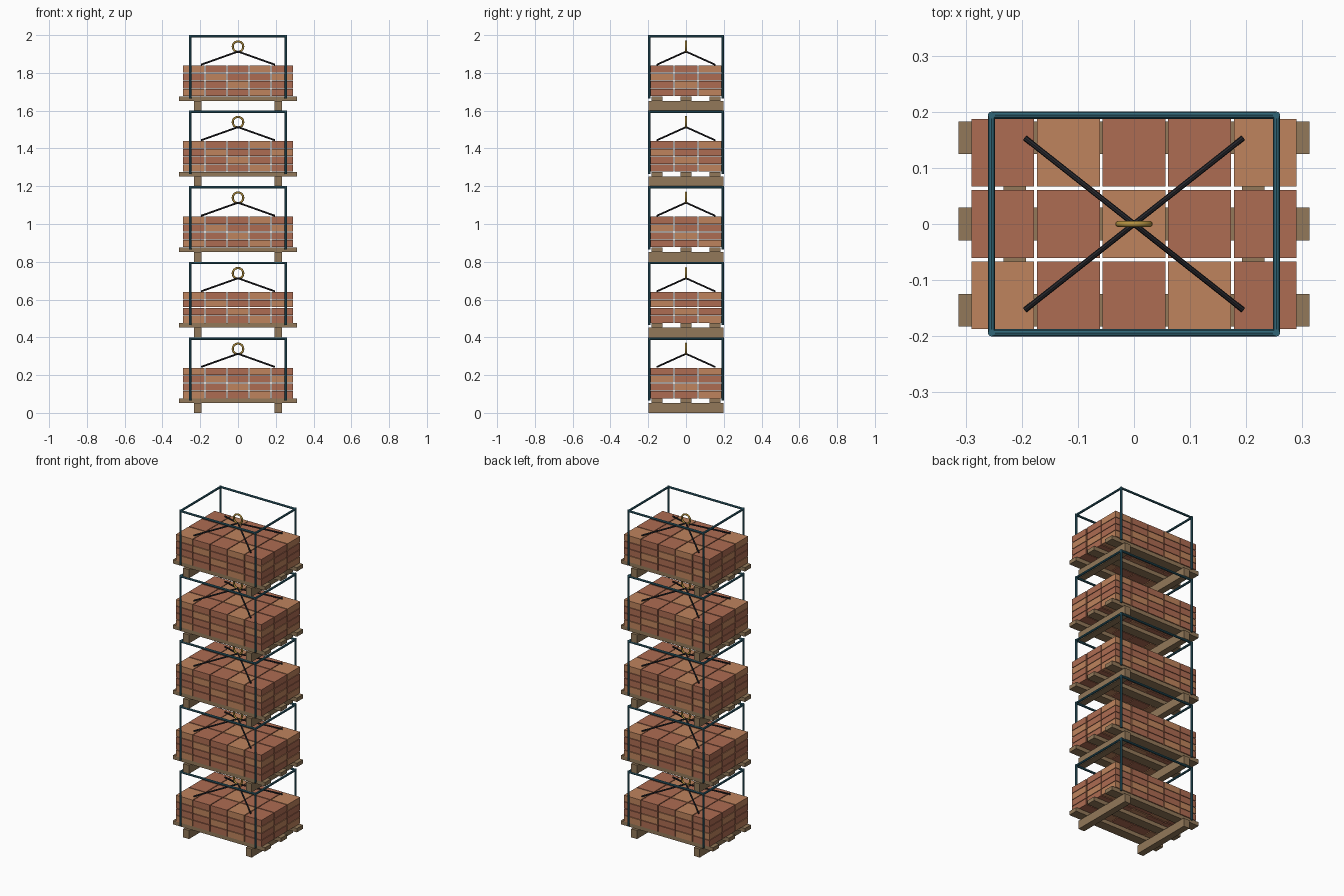
import bpy, bmesh
from mathutils import Vector, Matrix

if "Cube" in bpy.data.objects:
    bpy.data.objects.remove(bpy.data.objects["Cube"])

LEVELS, PITCH = 5, 0.4


def material(name, rgb):
    m = bpy.data.materials.new(name)
    m.diffuse_color = (*rgb, 1)
    m.use_nodes = True
    m.node_tree.nodes["Principled BSDF"].inputs["Base Color"].default_value = m.diffuse_color
    return m


wood = material("wood", (0.29, 0.19, 0.10))
clay_dark = material("dark_clay", (0.42, 0.15, 0.085))
clay_light = material("light_clay", (0.52, 0.23, 0.11))
teal = material("teal_steel", (0.03, 0.13, 0.18))
black = material("dark_cable", (0.02, 0.02, 0.025))
brass = material("brass", (0.45, 0.28, 0.05))


def add_box(bm, centre, size, mat=0):
    m = Matrix.Translation(centre) @ Matrix.Diagonal((*size, 1))
    verts = bmesh.ops.create_cube(bm, size=1, matrix=m)["verts"]
    for f in {f for v in verts for f in v.link_faces}:
        f.material_index = mat


def add_rod(bm, a, b, r, sides=8):
    a, b = Vector(a), Vector(b)
    d = b - a
    m = Matrix.Translation((a + b) / 2) @ d.to_track_quat('Z', 'Y').to_matrix().to_4x4()
    bmesh.ops.create_cone(bm, cap_ends=True, segments=sides, radius1=r, radius2=r,
                          depth=d.length, matrix=m)


def finish(bm, name, *mats, smooth=False):
    me = bpy.data.meshes.new(name)
    bm.to_mesh(me)
    bm.free()
    for m in mats:
        me.materials.append(m)
    ob = bpy.data.objects.new(name, me)
    bpy.context.collection.objects.link(ob)
    if smooth:
        bpy.ops.object.select_all(action='DESELECT')
        bpy.context.view_layer.objects.active = ob
        ob.select_set(True)
        bpy.ops.object.shade_smooth_by_angle()


for level in range(LEVELS):
    z = level * PITCH
    tag = f"_{level + 1}"

    # pallet: two runners under three deck slats
    bm = bmesh.new()
    for x in (-0.2125, 0.2125):
        add_box(bm, (x, 0, z + 0.026), (0.04, 0.398, 0.052))
    for y in (-0.154, 0, 0.154):
        add_box(bm, (0, y, z + 0.064), (0.625, 0.058, 0.024))
    finish(bm, "pallet" + tag, wood)

    # bricks: 5 x 3 x 4 with small gaps
    bm = bmesh.new()
    for k in range(4):
        for i in range(5):
            for j in range(3):
                add_box(bm, ((i - 2) * 0.117, (j - 1) * 0.127, z + 0.096 + k * 0.0413),
                        (0.112, 0.121, 0.038), int((i + j + k) % 3 == 0))
    finish(bm, "bricks" + tag, clay_dark, clay_light)

    # cage: four posts and a top rim
    bm = bmesh.new()
    X, Y, R, top = 0.254, 0.194, 0.0065, z + 0.3935
    for s in (-1, 1):
        for t in (-1, 1):
            add_rod(bm, (s * X, t * Y, z + 0.065), (s * X, t * Y, z + PITCH), R)
        add_rod(bm, (-X, s * Y, top), (X, s * Y, top), R)
        add_rod(bm, (s * X, -Y, top), (s * X, Y, top), R)
    finish(bm, "cage" + tag, teal, smooth=True)

    # slings: four cables meeting at the lifting ring
    bm = bmesh.new()
    for s in (-1, 1):
        for t in (-1, 1):
            add_rod(bm, (s * 0.194, t * 0.153, z + 0.244), (0, 0, z + 0.313), 0.005)
    finish(bm, "slings" + tag, black, smooth=True)

    # lifting ring, facing the front
    bpy.ops.mesh.primitive_torus_add(major_radius=0.028, minor_radius=0.0055,
                                     major_segments=24, minor_segments=8,
                                     location=(0, 0, z + 0.339), rotation=(1.5707963, 0, 0))
    ring = bpy.context.object
    ring.name = "lifting_ring" + tag
    ring.data.materials.append(brass)
    bpy.ops.object.shade_smooth_by_angle(angle=0.9)
